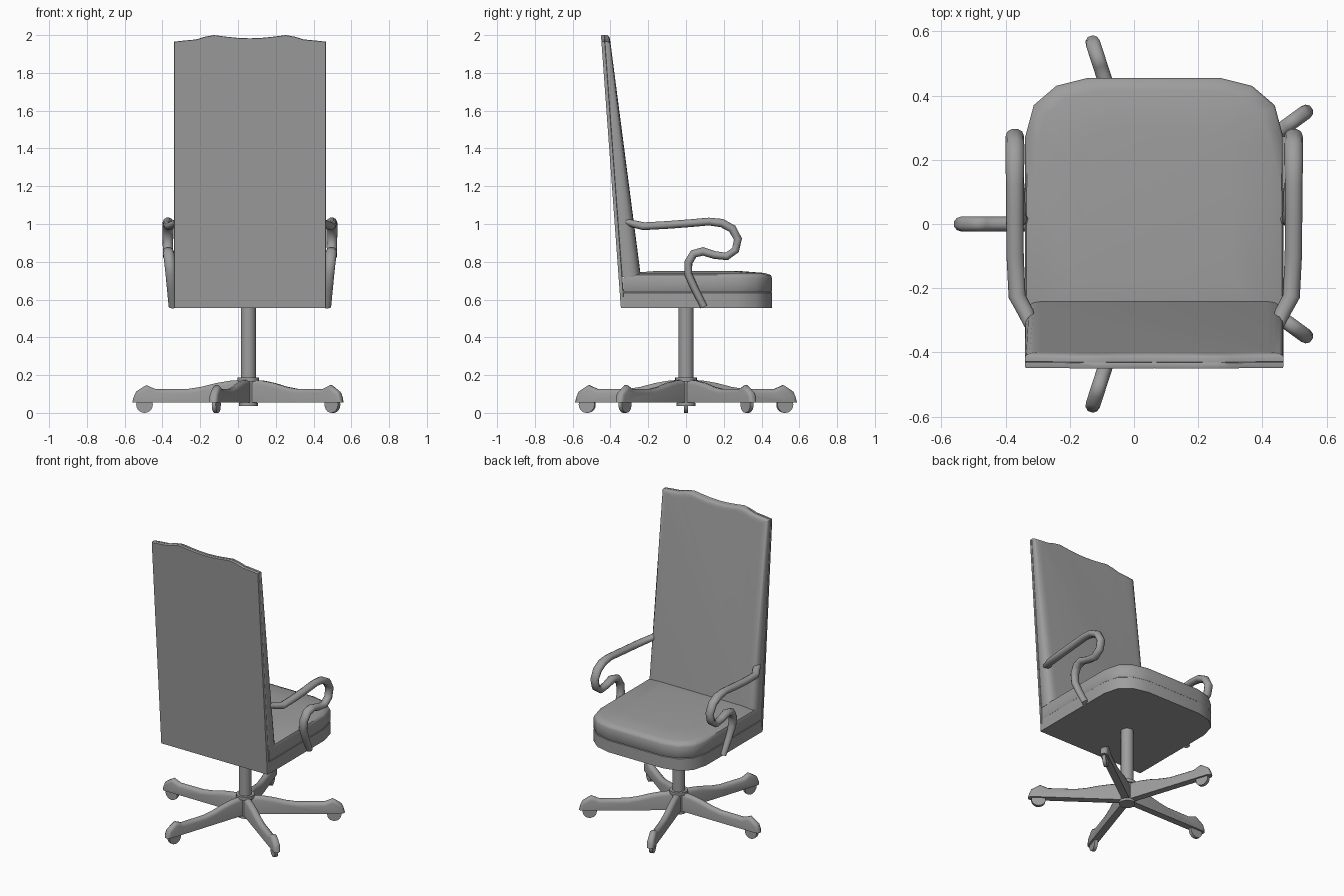
import bpy, bmesh, math
from mathutils import Matrix, Vector

if "Cube" in bpy.data.objects:
    bpy.data.objects.remove(bpy.data.objects["Cube"])

SEAT_X = 0.063   # centre line of seat, back and arms
HUB_X = 0.055    # centre of the swivel base

grey = bpy.data.materials.new("plain_grey")
grey.use_nodes = True
grey.diffuse_color = (0.34, 0.34, 0.34, 1)
grey.node_tree.nodes["Principled BSDF"].inputs["Base Color"].default_value = (0.34, 0.34, 0.34, 1)


def finish(ob, angle=40):
    ob.data.materials.append(grey)
    bpy.ops.object.select_all(action="DESELECT")
    ob.select_set(True)
    bpy.context.view_layer.objects.active = ob
    bpy.ops.object.shade_smooth_by_angle(angle=math.radians(angle))
    return ob


def make_object(name, bm, angle=40):
    bmesh.ops.recalc_face_normals(bm, faces=bm.faces)
    mesh = bpy.data.meshes.new(name)
    bm.to_mesh(mesh)
    bm.free()
    ob = bpy.data.objects.new(name, mesh)
    bpy.context.collection.objects.link(ob)
    return finish(ob, angle)


def loft(name, rings, angle=40):
    """Skin closed rings of equal length and cap both ends."""
    bm = bmesh.new()
    rows = [[bm.verts.new(p) for p in ring] for ring in rings]
    n = len(rows[0])
    for a, b in zip(rows, rows[1:]):
        for i in range(n):
            j = (i + 1) % n
            bm.faces.new((a[i], a[j], b[j], b[i]))
    bm.faces.new(rows[0])
    bm.faces.new(rows[-1])
    return make_object(name, bm, angle)


def mirrored(half):
    """Close a right-hand half outline by mirroring it in x."""
    return half + [(-x, v) for x, v in reversed(half) if x]


def cylinder(name, radius, z0, z1, sides=24):
    ring = [(HUB_X + radius * math.cos(math.tau * i / sides),
             radius * math.sin(math.tau * i / sides)) for i in range(sides)]
    return loft(name, [[(x, y, z) for x, y in ring] for z in (z0, z1)])


# Seat frame and crowned cushion
outline = mirrored([(0.403, -0.33), (0.403, 0.1), (0.402, 0.27), (0.375, 0.37),
                    (0.305, 0.43), (0.205, 0.455)])


def seat_ring(scale, z):
    return [(SEAT_X + x * scale, 0.06 + (y - 0.06) * scale, z) for x, y in outline]


loft("seat_frame", [seat_ring(1, 0.556), seat_ring(1, 0.636), seat_ring(0.99, 0.64)])
loft("seat_cushion", [seat_ring(0.99, 0.638), seat_ring(1, 0.644), seat_ring(1, 0.715),
                      seat_ring(0.985, 0.73), seat_ring(0.9, 0.741), seat_ring(0.6, 0.75)], 50)

# Tall back: thin rear board plus tapered cushion, both with a wavy top
crest = [(0.403, 1.965), (0.35, 1.971), (0.285, 1.977), (0.24, 1.991), (0.19, 2.0),
         (0.13, 1.992), (0.06, 1.985), (0, 1.983)]


def back_ring(base, depth, inset):
    ring = []
    for x, z in mirrored([(0.403, base)] + crest):
        if z > base:
            z -= inset * 0.6
        rear = -0.345 - (z - 0.556) * 0.073
        front = -0.24 - (z - 0.73) * 0.13
        ring.append((SEAT_X + x * (1 - inset / 0.403), rear + depth(rear, front, z), z))
    return ring


def board(amount):
    return lambda rear, front, z: amount


def cushion(t):
    return lambda rear, front, z: 0.018 + t * (front - rear - 0.018)


loft("back_board", [back_ring(0.556, board(0), 0.003), back_ring(0.556, board(0.005), 0),
                    back_ring(0.556, board(0.017), 0), back_ring(0.556, board(0.02), 0.004)])
loft("back_cushion", [back_ring(0.72, cushion(t), i) for t, i in
                      ((0, 0.004), (0.06, 0), (0.5, 0), (0.72, 0.004),
                       (0.88, 0.014), (0.97, 0.03), (1, 0.05))], 50)

# Scrolled arms: (sideways offset, y, z, thickness)
arm_path = [(0.385, -0.315, 1.012, 0.75), (0.4, -0.275, 1.0, 0.95), (0.427, -0.225, 0.988, 1),
            (0.433, -0.1, 0.995, 1), (0.434, 0.02, 1.004, 1), (0.434, 0.12, 1.013, 1),
            (0.434, 0.19, 1.005, 1.1), (0.434, 0.245, 0.975, 1.1), (0.434, 0.275, 0.92, 1.05),
            (0.434, 0.262, 0.862, 1), (0.434, 0.215, 0.828, 1), (0.433, 0.15, 0.836, 1),
            (0.432, 0.09, 0.855, 1.1), (0.43, 0.04, 0.842, 1.1), (0.425, 0.012, 0.795, 1.05),
            (0.42, 0.012, 0.735, 1), (0.414, 0.045, 0.66, 0.95), (0.406, 0.095, 0.562, 0.9)]
WIDEN = 1.25
for side, name in ((1, "left_arm"), (-1, "right_arm")):
    curve = bpy.data.curves.new(name, "CURVE")
    curve.dimensions = "3D"
    curve.bevel_depth = 0.0215
    curve.bevel_resolution = 3
    curve.use_fill_caps = True
    spline = curve.splines.new("POLY")
    spline.points.add(len(arm_path) - 1)
    for point, (x, y, z, r) in zip(spline.points, arm_path):
        point.co = (side * x / WIDEN, y, z, 1)
        point.radius = r
    temp = bpy.data.objects.new(name + "_path", curve)
    bpy.context.collection.objects.link(temp)
    mesh = bpy.data.meshes.new_from_object(temp.evaluated_get(bpy.context.evaluated_depsgraph_get()))
    bpy.data.objects.remove(temp)
    # Flattened section, wider than it is tall
    mesh.transform(Matrix.Translation((SEAT_X, 0, 0)) @ Matrix.Diagonal((WIDEN, 1, 1, 1)))
    mesh.materials.clear()
    arm = bpy.data.objects.new(name, mesh)
    bpy.context.collection.objects.link(arm)
    finish(arm, 60)

# Column and hub
cylinder("column", 0.04, 0.17, 0.56)
cylinder("hub_collar", 0.057, 0.165, 0.187)
cylinder("hub_core", 0.046, 0.05, 0.17)
cylinder("hub_foot", 0.05, 0.037, 0.053)

# Five legs with casters
leg_profile = [(0.02, 0.055), (0.02, 0.176), (0.1, 0.17), (0.17, 0.158), (0.25, 0.138),
               (0.32, 0.127), (0.49, 0.126), (0.515, 0.136), (0.54, 0.147), (0.565, 0.132),
               (0.595, 0.112), (0.607, 0.085), (0.615, 0.055)]
for k in range(5):
    turn = Matrix.Translation((HUB_X, 0, 0)) @ Matrix.Rotation(math.pi + k * math.tau / 5, 4, "Z")

    def leg_ring(y, drop):
        return [turn @ Vector((min(r, 0.615 - drop), y, z - drop if z > 0.06 else z))
                for r, z in leg_profile]

    loft(f"leg_{k + 1}", [leg_ring(y, d) for y, d in
                          ((-0.023, 0.022), (-0.019, 0.009), (-0.009, 0),
                           (0.009, 0), (0.019, 0.009), (0.023, 0.022))], 45)

    bm = bmesh.new()
    bmesh.ops.create_cone(bm, cap_ends=True, segments=20, radius1=0.044, radius2=0.044, depth=0.022,
                          matrix=turn @ Matrix.Translation((0.55, 0, 0.044))
                          @ Matrix.Rotation(math.pi / 2, 4, "X"))
    make_object(f"caster_{k + 1}", bm)
